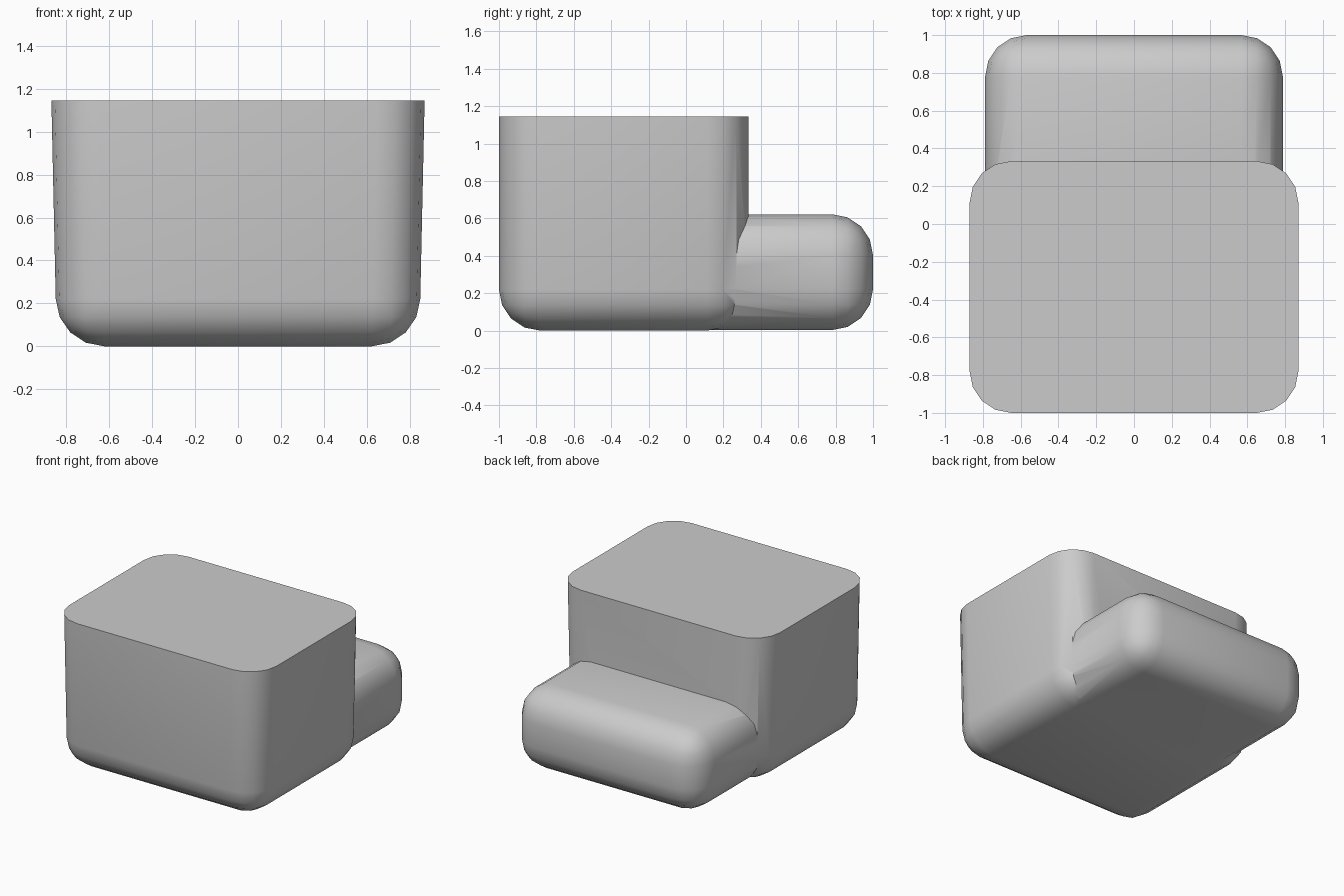
import bpy, bmesh

if "Cube" in bpy.data.objects:
    bpy.data.objects.remove(bpy.data.objects["Cube"])


def rounded_block(name, x_low, x_top, y0, y1, z0, z1, keep_sharp, radius=0.22):
    """Tapered box with all edges rounded except those of one flat end."""
    bm = bmesh.new()
    bmesh.ops.create_cube(bm, size=1)
    for v in bm.verts:
        top = v.co.z > 0
        v.co.x = (1 if v.co.x > 0 else -1) * (x_top if top else x_low)
        v.co.y = y1 if v.co.y > 0 else y0
        v.co.z = z1 if top else z0
    edges = [e for e in bm.edges if not all(keep_sharp(v.co) for v in e.verts)]
    bmesh.ops.bevel(bm, geom=edges, offset=radius, offset_type='OFFSET',
                    segments=4, profile=0.5, affect='EDGES')
    bmesh.ops.recalc_face_normals(bm, faces=bm.faces)
    mesh = bpy.data.meshes.new(name)
    bm.to_mesh(mesh)
    bm.free()
    obj = bpy.data.objects.new(name, mesh)
    bpy.context.collection.objects.link(obj)
    return obj


# Tall body with a flat, sharp-edged top
body = rounded_block("body", 0.845, 0.87, -1.0, 0.333, 0.0, 1.145,
                     lambda c: c.z > 1)
# Low rounded extension at the back, its inner end buried in the body
extension = rounded_block("rear_extension", 0.788, 0.788, -0.2, 1.0, 0.003, 0.622,
                          lambda c: c.y < 0)

# Join both into one clean shell
bpy.context.view_layer.objects.active = body
body.select_set(True)
union = body.modifiers.new("union", 'BOOLEAN')
union.operation = 'UNION'
union.solver = 'EXACT'
union.object = extension
bpy.ops.object.modifier_apply(modifier=union.name)
bpy.data.objects.remove(extension)

bpy.ops.object.shade_smooth_by_angle(angle=0.6)
